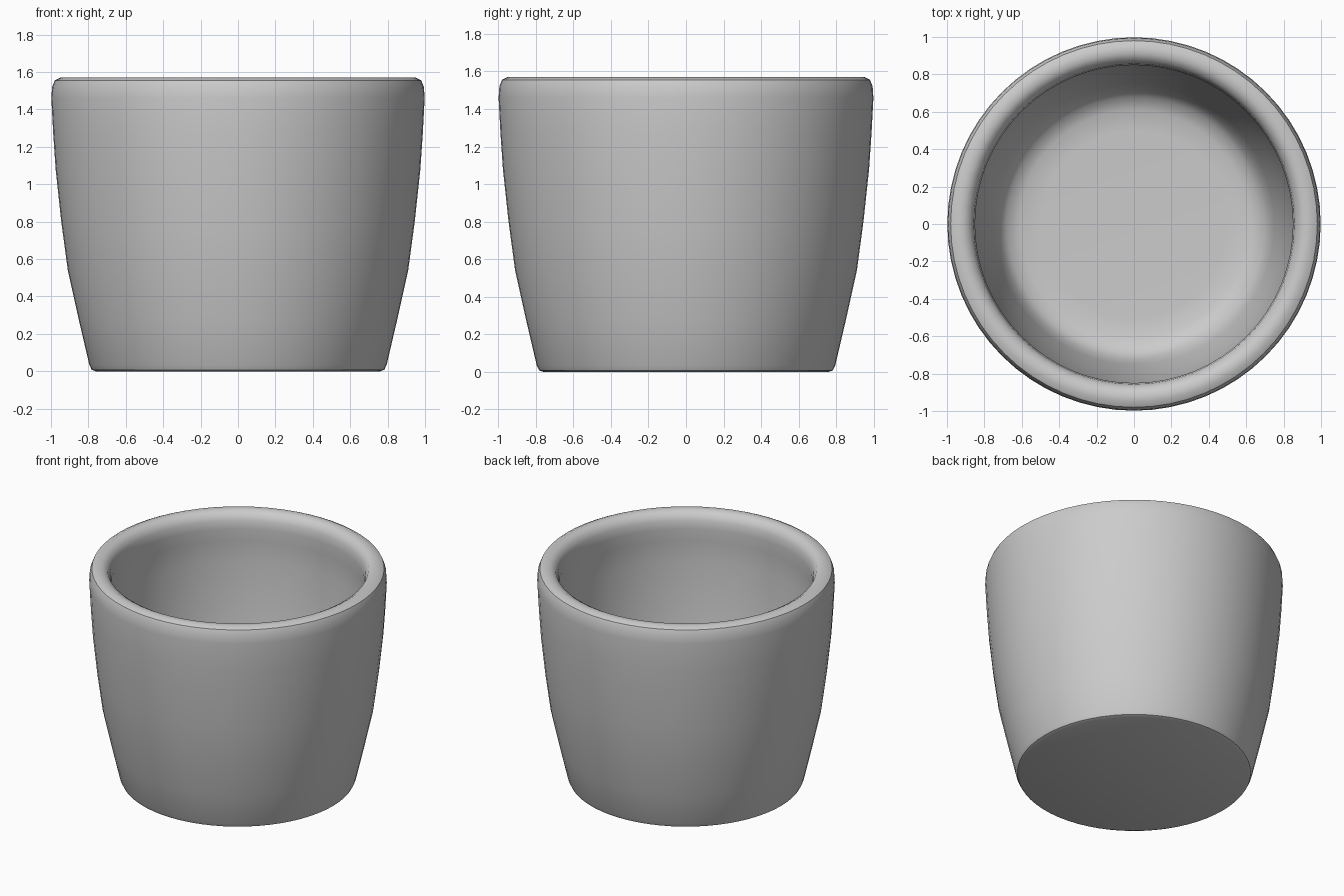
import bpy, bmesh, math

cube = bpy.data.objects.get("Cube")
if cube:
    bpy.data.objects.remove(cube, do_unlink=True)

# Plain grey clay
clay = bpy.data.materials.new("grey_clay")
clay.use_nodes = True
COLOR = (0.6, 0.6, 0.6, 1)
clay.diffuse_color = COLOR
clay.node_tree.nodes["Principled BSDF"].inputs["Base Color"].default_value = COLOR

SEGMENTS = 64


def lathe(name, profile):
    """Spin an (radius, height) profile about z; both ends lie on the axis."""
    bm = bmesh.new()
    verts = [bm.verts.new((r, 0, z)) for r, z in profile]
    edges = [bm.edges.new(pair) for pair in zip(verts, verts[1:])]
    bmesh.ops.spin(bm, geom=verts + edges, cent=(0, 0, 0), axis=(0, 0, 1),
                   angle=math.tau, steps=SEGMENTS, use_duplicate=False)
    bmesh.ops.remove_doubles(bm, verts=bm.verts, dist=0.0005)
    bmesh.ops.recalc_face_normals(bm, faces=bm.faces)
    mesh = bpy.data.meshes.new(name)
    bm.to_mesh(mesh)
    bm.free()
    mesh.materials.append(clay)
    obj = bpy.data.objects.new(name, mesh)
    bpy.context.collection.objects.link(obj)
    bpy.context.view_layer.objects.active = obj
    obj.select_set(True)
    bpy.ops.object.shade_smooth_by_angle(angle=math.radians(40))
    return obj


profile = [
    # Underside and rounded foot
    (0, 0), (0.76, 0), (0.782, 0.008), (0.795, 0.035),
    # Outer wall
    (0.85, 0.27), (0.91, 0.54), (0.945, 0.8), (0.975, 1.08), (0.988, 1.27),
    (0.998, 1.46),
    # Rounded rim
    (0.994, 1.52), (0.98, 1.555), (0.95, 1.57), (0.91, 1.57), (0.875, 1.55),
    (0.857, 1.51), (0.85, 1.45),
    # Inner wall, slightly undercut below the rim
    (0.86, 1.36), (0.86, 1.2), (0.84, 0.9), (0.805, 0.6), (0.75, 0.32),
    # Rounded inner floor
    (0.72, 0.21), (0.68, 0.155), (0.61, 0.125), (0.5, 0.12), (0, 0.12),
]
lathe("flower_pot", profile)
